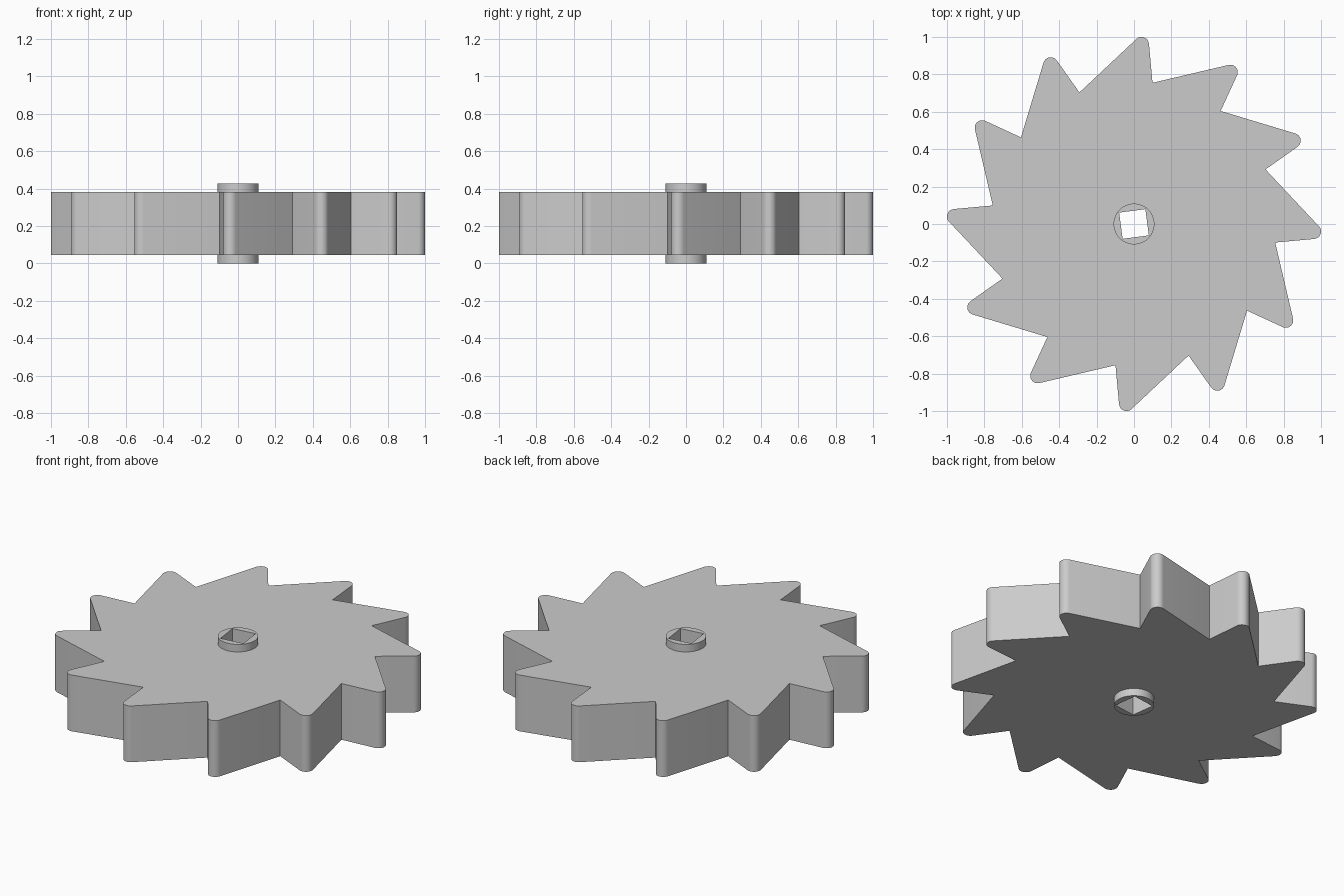
import bpy
import bmesh
from math import cos, sin, pi, radians

cube = bpy.data.objects.get("Cube")
if cube:
    bpy.data.objects.remove(cube, do_unlink=True)

grey = bpy.data.materials.new("plain grey")
grey.use_nodes = True
grey.diffuse_color = (0.6, 0.6, 0.6, 1)
grey.node_tree.nodes["Principled BSDF"].inputs["Base Color"].default_value = (0.6, 0.6, 0.6, 1)

TEETH = 12
TIP_RADIUS = 0.04


def prism(name, outline, z0, z1):
    """Extrude a closed counter-clockwise outline from z0 to z1."""
    bm = bmesh.new()
    base = bm.faces.new([bm.verts.new((x, y, z0)) for x, y in outline])
    new = bmesh.ops.extrude_face_region(bm, geom=[base], use_keep_orig=True)
    top = [v for v in new["geom"] if isinstance(v, bmesh.types.BMVert)]
    bmesh.ops.translate(bm, verts=top, vec=(0, 0, z1 - z0))
    bmesh.ops.recalc_face_normals(bm, faces=bm.faces)
    mesh = bpy.data.meshes.new(name)
    bm.to_mesh(mesh)
    bm.free()
    mesh.materials.append(grey)
    obj = bpy.data.objects.new(name, mesh)
    bpy.context.collection.objects.link(obj)
    return obj


def ring(radius, count, start=0.0):
    return [(radius * cos(start + 2 * pi * i / count),
             radius * sin(start + 2 * pi * i / count)) for i in range(count)]


def combine(target, tool, operation):
    """Apply a boolean and discard the tool object."""
    tool.hide_render = True
    mod = target.modifiers.new(operation.lower(), "BOOLEAN")
    mod.operation = operation
    mod.solver = "EXACT"
    mod.object = tool
    bpy.context.view_layer.objects.active = target
    bpy.ops.object.modifier_apply(modifier=mod.name)
    bpy.data.objects.remove(tool, do_unlink=True)


# One raked tooth: root point, then the rounded tip
tooth = [(0.099, 0.755)]
for i in range(11):
    a = radians(5.5 + (133.7 - 5.5) * i / 10)
    tooth.append((0.04 + TIP_RADIUS * cos(a), 0.96 + TIP_RADIUS * sin(a)))

# Repeat the tooth around the wheel
outline = []
for k in range(TEETH):
    c, s = cos(2 * pi * k / TEETH), sin(2 * pi * k / TEETH)
    outline += [(x * c - y * s, x * s + y * c) for x, y in tooth]

wheel = prism("toothed_wheel", outline, 0.045, 0.382)

# Round hub standing proud on both sides
combine(wheel, prism("hub", ring(0.109, 64), 0, 0.427), "UNION")

# Square shaft hole right through
combine(wheel, prism("shaft_hole_cutter", ring(0.1, 4, radians(52.5)), -0.1, 0.6), "DIFFERENCE")

# Smooth the tips and hub, keep the corners crisp
bpy.ops.object.select_all(action="DESELECT")
wheel.select_set(True)
bpy.context.view_layer.objects.active = wheel
bpy.ops.object.shade_smooth_by_angle(angle=radians(30))
